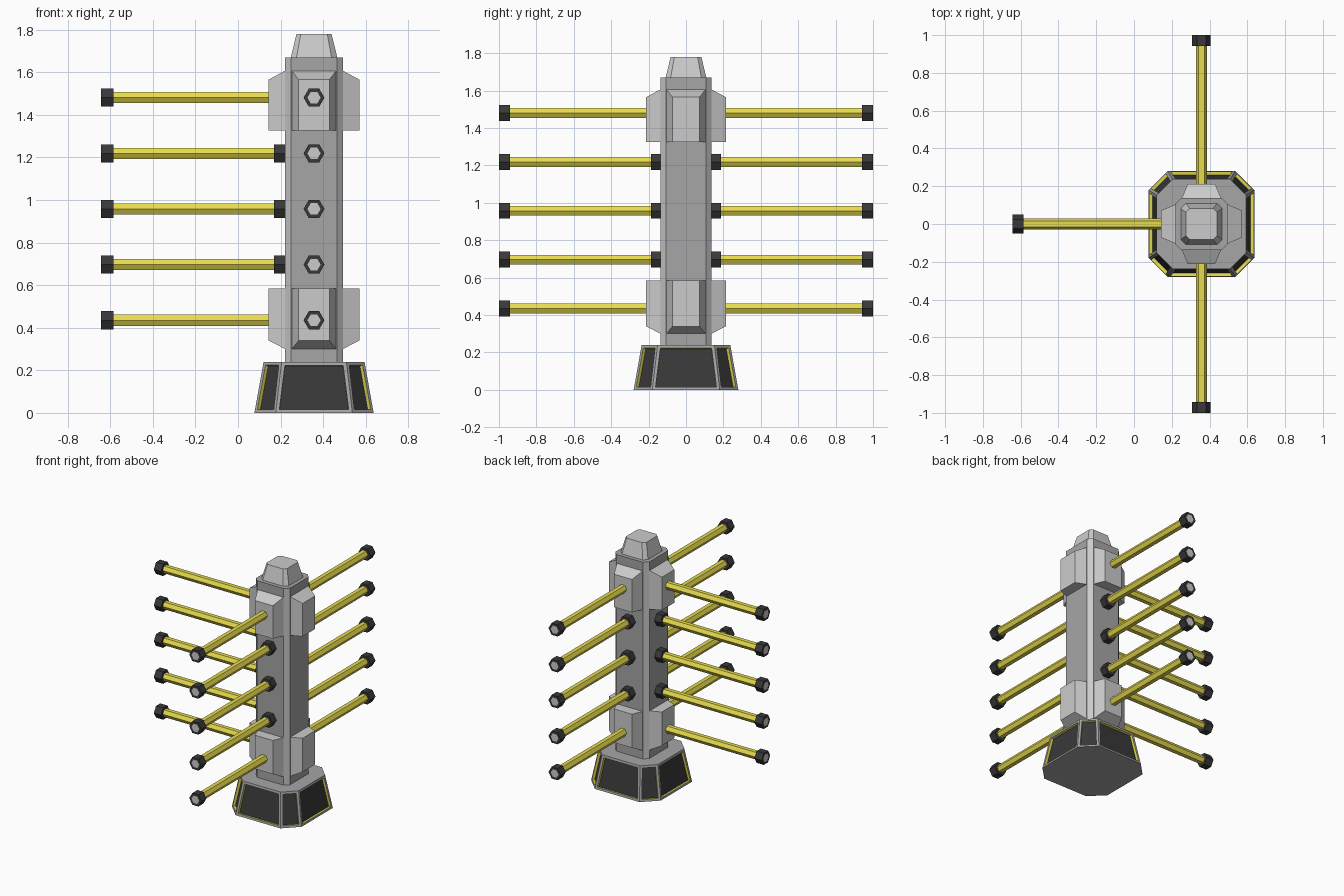
import bpy, bmesh
from math import pi, cos, sin
from mathutils import Matrix, Vector

if "Cube" in bpy.data.objects:
    bpy.data.objects.remove(bpy.data.objects["Cube"])

CX = 0.357  # tower axis


def material(name, rgb):
    m = bpy.data.materials.new(name)
    m.diffuse_color = (*rgb, 1)
    m.use_nodes = True
    m.node_tree.nodes["Principled BSDF"].inputs["Base Color"].default_value = m.diffuse_color
    return m


LIGHT = material("light_grey", (0.66, 0.66, 0.66))
DARK = material("dark_grey", (0.38, 0.38, 0.38))
BLACK = material("black", (0.04, 0.04, 0.04))
YELLOW = material("yellow", (0.80, 0.71, 0.08))


def loft(rings):
    """Closed solid through rings of points; returns bmesh and side faces per band."""
    bm = bmesh.new()
    vs = [[bm.verts.new(p) for p in r] for r in rings]
    n = len(vs[0])
    sides = []
    for a, b in zip(vs, vs[1:]):
        sides += [bm.faces.new((a[i], a[(i + 1) % n], b[(i + 1) % n], b[i])) for i in range(n)]
    bm.faces.new(vs[0][::-1])
    bm.faces.new(vs[-1])
    bmesh.ops.recalc_face_normals(bm, faces=bm.faces)
    return bm, sides


def finish(name, bm, mats, turn=0.0, z=0.0):
    me = bpy.data.meshes.new(name)
    bm.to_mesh(me)
    bm.free()
    for m in mats:
        me.materials.append(m)
    ob = bpy.data.objects.new(name, me)
    ob.matrix_world = Matrix.Translation((CX, 0, z)) @ Matrix.Rotation(turn, 4, 'Z')
    bpy.context.collection.objects.link(ob)
    return ob


def octagon(h, f, z):
    """Chamfered square: half size h, half flat length f."""
    return [Vector(p + (z,)) for p in ((f, -h), (h, -f), (h, f), (f, h),
                                       (-f, h), (-h, f), (-h, -f), (-f, -h))]


def hexagon(r, y):
    return [(r * cos(i * pi / 3), y, r * sin(i * pi / 3)) for i in range(6)]


# flared base with recessed, yellow-edged black panels
bm, sides = loft([octagon(0.28, 0.18, 0), octagon(0.237, 0.152, 0.24)])
bmesh.ops.inset_individual(bm, faces=sides, thickness=0.023)
walls = bmesh.ops.inset_individual(bm, faces=sides, thickness=0.001, depth=-0.018)["faces"]
for f in walls:
    f.material_index = 2
for f in sides:
    f.material_index = 1
finish("base", bm, [DARK, BLACK, YELLOW])

# column: dark flat sides, lighter corner strips
bm, sides = loft([octagon(0.137, 0.107, 0.23), octagon(0.137, 0.107, 1.67)])
for f in sides[0::2]:
    f.material_index = 1
finish("column", bm, [DARK, LIGHT])

# tapered top cap
bm, _ = loft([octagon(0.109, 0.082, 1.67), octagon(0.082, 0.062, 1.78)])
finish("top_cap", bm, [LIGHT])


# clamp blocks on all four sides, sloped towards the tower ends
def block(name, turn, flat_z, outer_z, inner_z):
    yi, yo, wi, wo = -0.13, -0.213, 0.107, 0.072
    ends = [[(-wi, yi, flat_z), (wi, yi, flat_z), (wo, yo, flat_z), (-wo, yo, flat_z)],
            [(-wi, yi, inner_z), (wi, yi, inner_z), (wo, yo, outer_z), (-wo, yo, outer_z)]]
    bm, _ = loft(ends)
    finish(name, bm, [LIGHT], turn)


for i, side in enumerate(("front", "right", "back", "left")):
    block("upper_block_" + side, i * pi / 2, 1.325, 1.565, 1.61)
    block("lower_block_" + side, i * pi / 2, 0.585, 0.34, 0.297)


# hexagonal rods with black end nuts; middle three also have collars
def nut(name, y0, y1, turn, z):
    bm, _ = loft([hexagon(0.049, y0), hexagon(0.049, y1)])
    tip = min(bm.faces, key=lambda f: f.calc_center_median().y)
    bmesh.ops.inset_individual(bm, faces=[tip], thickness=0.018)
    tip.material_index = 1
    finish(name, bm, [BLACK, LIGHT], turn, z)


for side, turn in (("front", 0), ("back", pi), ("left", -pi / 2)):
    for k in range(5):
        z = 0.435 + 0.2613 * k
        tag = f"{side}_{k + 1}"
        bm, _ = loft([hexagon(0.03, -0.12), hexagon(0.03, -0.99)])
        finish("rod_" + tag, bm, [YELLOW], turn, z)
        nut("end_nut_" + tag, -1.0, -0.942, turn, z)
        if 0 < k < 4:
            nut("collar_" + tag, -0.187, -0.13, turn, z)
